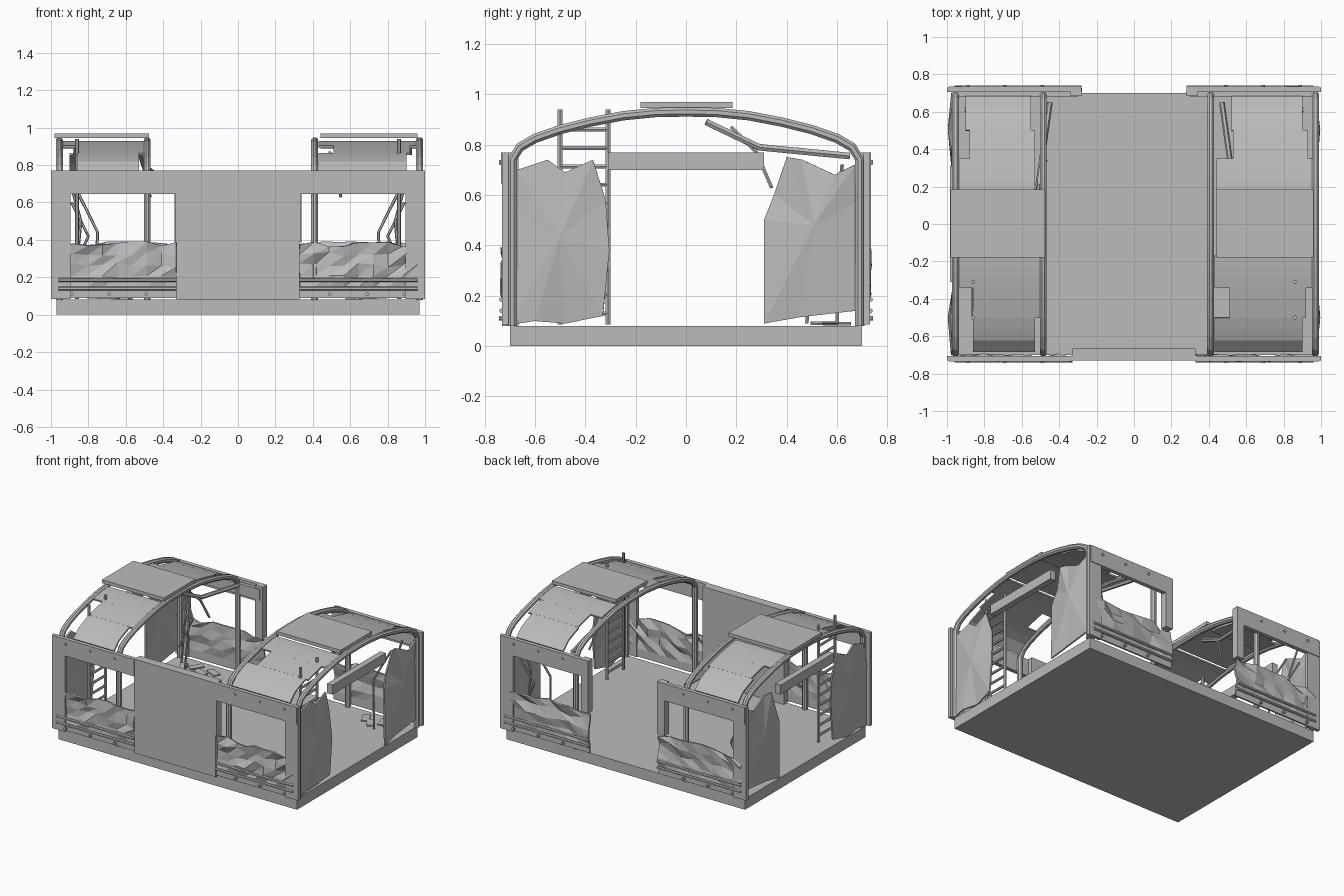
import bpy, bmesh, math, random
from mathutils import Vector

random.seed(4)
cube = bpy.data.objects.get("Cube")
if cube:
    bpy.data.objects.remove(cube, do_unlink=True)

grey = bpy.data.materials.new("worn grey metal")
grey.use_nodes = True
grey.diffuse_color = (0.5, 0.5, 0.5, 1)
grey.node_tree.nodes["Principled BSDF"].inputs["Base Color"].default_value = (0.5, 0.5, 0.5, 1)


def finish(name, bm, thick=0):
    """Turn a bmesh into an object, with optional sheet thickness."""
    bmesh.ops.recalc_face_normals(bm, faces=bm.faces)
    me = bpy.data.meshes.new(name)
    bm.to_mesh(me)
    bm.free()
    ob = bpy.data.objects.new(name, me)
    bpy.context.collection.objects.link(ob)
    me.materials.append(grey)
    if thick:
        mod = ob.modifiers.new("sheet", 'SOLIDIFY')
        mod.thickness, mod.offset = thick, 0
    return ob


def box(name, x, y, z):
    bm = bmesh.new()
    bmesh.ops.create_cube(bm, size=1)
    for v in bm.verts:
        v.co = [(a + b) / 2 + c * (b - a) for (a, b), c in zip((x, y, z), v.co)]
    return finish(name, bm)


def tube(name, pts, r, sides=6):
    """Sweep a polygon ring along a path and cap both ends."""
    pts = [Vector(p) for p in pts]
    bm, rings = bmesh.new(), []
    for i, p in enumerate(pts):
        d = (pts[min(i + 1, len(pts) - 1)] - pts[max(i - 1, 0)]).normalized()
        u = d.cross(Vector((1, 0, 0)) if abs(d.x) < 0.8 else Vector((0, 0, 1))).normalized()
        w = d.cross(u)
        angles = [math.tau * (k + 0.5) / sides for k in range(sides)]
        rings.append([bm.verts.new(p + r * (math.cos(a) * u + math.sin(a) * w)) for a in angles])
    for a, b in zip(rings, rings[1:]):
        for k in range(sides):
            n = (k + 1) % sides
            bm.faces.new((a[k], a[n], b[n], b[k]))
    bm.faces.new(rings[0])
    bm.faces.new(rings[-1])
    return finish(name, bm)


def torn_sheet(name, x, outline, dent):
    """Ragged sheet in the y-z plane, creased towards a dented middle."""
    bm = bmesh.new()
    c = sum((Vector(p) for p in outline), Vector((0, 0))) / len(outline)
    mid = bm.verts.new((x + dent, c.x, c.y))
    rim = [bm.verts.new((x + random.uniform(-0.01, 0.01), y, z)) for y, z in outline]
    for a, b in zip(rim, rim[1:] + rim[:1]):
        bm.faces.new((mid, a, b))
    return finish(name, bm, 0.012)


def crumpled_side(name, x0, x1, y, z0, z1):
    """Buckled lower side sheet with a wavy top edge."""
    bm = bmesh.new()
    nx, nz = 8, 5
    rows = []
    for j in range(nz + 1):
        row = []
        for i in range(nx + 1):
            x = x0 + (x1 - x0) * i / nx
            z = z0 + (z1 - z0) * j / nz
            if j == nz:
                z += random.uniform(-0.025, 0.008)
            elif 2 < j:
                z += random.uniform(-0.015, 0.015)
            dy = random.uniform(-0.018, 0.018) if j > 1 else 0
            row.append(bm.verts.new((x, y + dy, z)))
        rows.append(row)
    for a, b in zip(rows, rows[1:]):
        for i in range(nx):
            bm.faces.new((a[i], a[i + 1], b[i + 1]))
            bm.faces.new((a[i], b[i + 1], b[i]))
    return finish(name, bm, 0.012)


# Half profile of the roof arch: distance from the middle, height
ARCH = [(0, .93), (.12, .928), (.25, .915), (.38, .89), (.5, .86),
        (.6, .825), (.66, .79), (.69, .74)]


def arch_z(y):
    y = abs(y)
    for (a, za), (b, zb) in zip(ARCH, ARCH[1:]):
        if y <= b:
            return za + (zb - za) * (y - a) / (b - a)
    return ARCH[-1][1]


def roof_strip(name, x0, x1, y0, y1):
    bm = bmesh.new()
    ys = [y0 + (y1 - y0) * i / 3 for i in range(4)]
    pairs = [[bm.verts.new((x, y, arch_z(y))) for x in (x0, x1)] for y in ys]
    for a, b in zip(pairs, pairs[1:]):
        bm.faces.new((a[0], a[1], b[1], b[0]))
    return finish(name, bm, 0.012)


# Floor and front door
box("floor_slab", (-.97, .97), (-.7, .7), (0, .08))
box("front_door", (-.33, .33), (-.73, -.665), (.08, .77))

# Roof ribs with their posts
path = [(-y, z) for y, z in reversed(ARCH)] + ARCH[1:]
for x in (-.955, -.485, .41, .97):
    tube("roof_rib", [(x, -.69, .08)] + [(x, y, z) for y, z in path] + [(x, .69, .08)], .02, 8)

# Roof sheets, one row per strip: left-section and right-section extents
STRIPS = [(-.68, -.5, -.86, -.53, .43, .9), (-.5, -.34, -.86, -.5, .51, .92),
          (-.34, -.17, -.94, -.49, .43, .96), (.17, .35, -.94, -.53, .44, .96),
          (.35, .5, -.88, -.53, .53, .93), (.5, .68, -.9, -.55, .52, .9)]
for y0, y1, a, b, c, d in STRIPS:
    roof_strip("roof_sheet", a, b, y0, y1)
    roof_strip("roof_sheet", c, d, y0, y1)
for x in ((-.98, -.475), (.44, .96)):
    box("ridge_plate", x, (-.18, .185), (.945, .97))

# Outlines of the torn end sheets
FRONT_TEAR = [(-.7, .085), (-.7, .54), (-.67, .7), (-.55, .74), (-.48, .69), (-.37, .74),
              (-.32, .58), (-.305, .38), (-.33, .12), (-.48, .09), (-.6, .1)]
BACK_TEAR = [(.31, .09), (.31, .5), (.35, .6), (.4, .75), (.46, .74), (.59, .68),
             (.67, .72), (.69, .58), (.7, .38), (.67, .14), (.45, .115)]

for s in (-1, 1):
    def sx(a, b):
        return tuple(sorted((s * a, s * b)))

    # End wall
    torn_sheet("end_sheet_front", s * .965, FRONT_TEAR, s * .025)
    torn_sheet("end_sheet_back", s * .965, BACK_TEAR, s * .025)
    box("end_header", sx(.94, .985), (-.31, .31), (.7, .77))

    # Front and back side walls with window openings
    for f in (-1, 1):
        inner = .33 if f < 0 else .28

        def fy(a, b):
            return tuple(sorted((f * a, f * b)))

        box("corner_pillar", sx(.895, 1), fy(.705, .73), (.085, .77))
        box("window_header", sx(inner, .99), fy(.705, .735), (.645, .77))
        x0, x1 = sx(inner, .96)
        crumpled_side("buckled_side_sheet", x0, x1, f * .715, .09, .385)
        for z in (.14, .185):
            tube("side_rail", [(x0, f * .732, z), (x1, f * .732, z)], .01)
        for x in (.49, .69, .89):
            for z in (.11, .73):
                tube("bolt", [(s * x, f * .72, z), (s * x, f * .742, z)], .01, 8)
    box("window_post_front", sx(.32, .335), (-.73, -.7), (.385, .77))
    box("window_post_back", sx(.28, .34), (.685, .735), (.385, .77))
    box("inner_header", sx(.3, .96), (.68, .71), (.67, .75))

    # Ladder standing inside the end wall
    for y in (-.5, -.31):
        tube("ladder_rail", [(s * .86, y, .085), (s * .86, y, .94)], .011)
    for i in range(11):
        z = .13 + i * .073
        tube("ladder_rung", [(s * .86, -.5, z), (s * .86, -.31, z)], .009)

    # Bent rods in the back corner
    RODS = [[(.9, .62, .72), (.84, .6, .5), (.88, .6, .09)],
            [(.86, .55, .66), (.75, .5, .44), (.77, .48, .09)],
            [(.89, .65, .6), (.8, .62, .42), (.9, .6, .2)]]
    for rod in RODS:
        tube("bent_rod", [(s * x, y, z) for x, y, z in rod], .008)

    # Fallen roof pipe and broken bracket
    o = -.5 if s < 0 else .52
    d = -s
    tube("fallen_pipe", [(o - d * .03, .08, .89), (o, .29, .79), (o + d * .05, .65, .755)], .015)
    tube("broken_bracket", [(o - .03, .18, .87), (o, .28, .77), (o + .03, .34, .63)], .008)

    # Scraps on the floor
    for i in range(4):
        x, y = s * (.62 + .07 * i), .6 - .05 * (i % 2)
        scrap = box("floor_scrap", (-.05, .05), (-.025, .025), (0, .008))
        scrap.location = (x, y, .081 + .003 * i)
        scrap.rotation_euler.z = random.uniform(0, 3)
